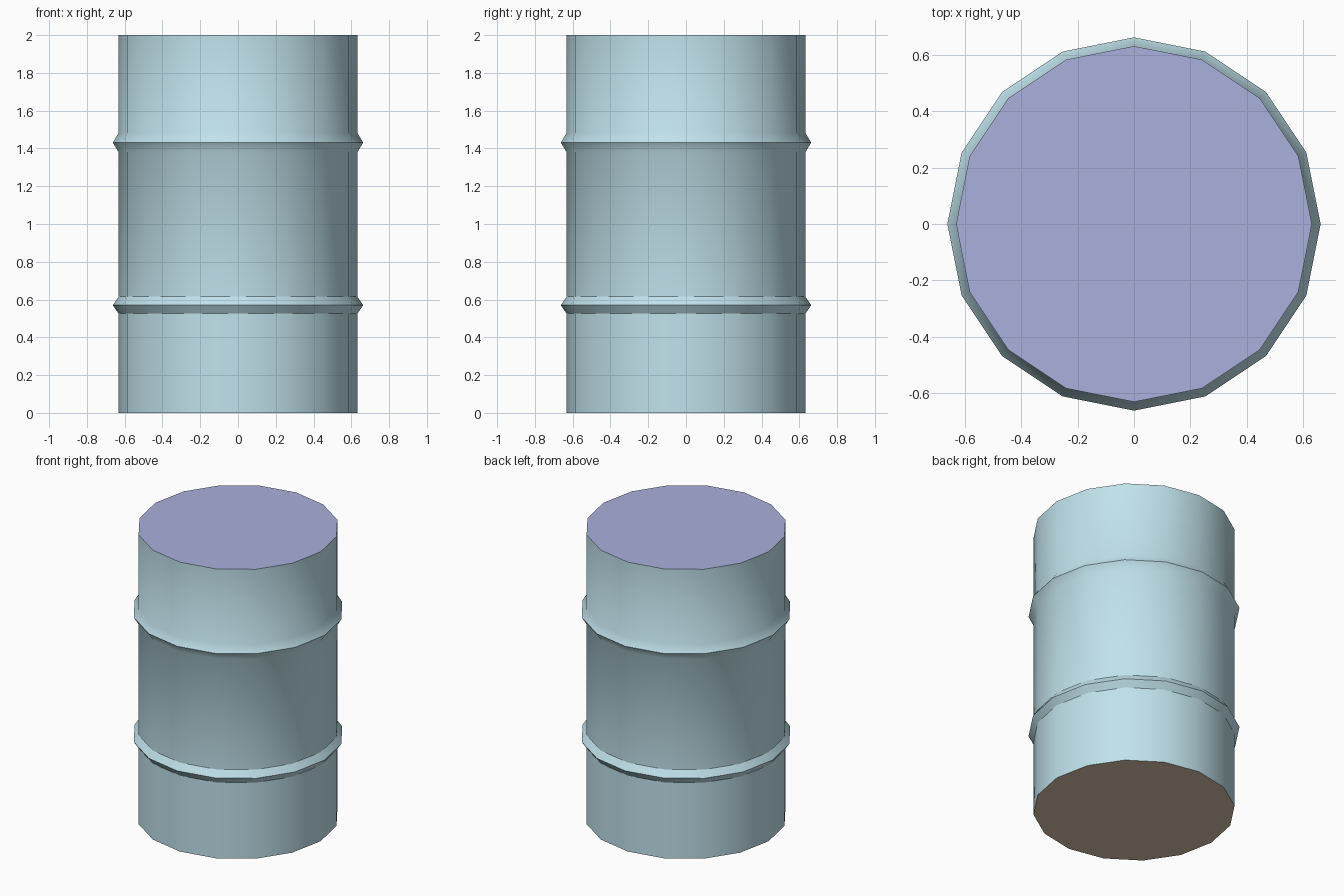
import bpy, bmesh, math

if "Cube" in bpy.data.objects:
    bpy.data.objects.remove(bpy.data.objects["Cube"])

SIDES = 16
R, R_RING = 0.632, 0.663


def material(name, color):
    mat = bpy.data.materials.new(name)
    mat.diffuse_color = (*color, 1)
    mat.use_nodes = True
    mat.node_tree.nodes["Principled BSDF"].inputs["Base Color"].default_value = mat.diffuse_color
    return mat


# Barrel outline (radius, height) with two V-shaped hoops
profile = [(R, 0), (R, 0.525), (R_RING, 0.57), (R, 0.615),
           (R, 1.38), (R_RING, 1.431), (R, 1.482), (R, 2)]

bm = bmesh.new()
rings = []
for r, z in profile:
    rings.append([bm.verts.new((r * math.cos(2 * math.pi * i / SIDES),
                                r * math.sin(2 * math.pi * i / SIDES), z))
                  for i in range(SIDES)])

# Wall and hoops
for lo, hi in zip(rings, rings[1:]):
    for i in range(SIDES):
        j = (i + 1) % SIDES
        bm.faces.new((lo[i], lo[j], hi[j], hi[i]))

# Lid and base
bm.faces.new(rings[-1]).material_index = 1
bm.faces.new(rings[0][::-1]).material_index = 2

mesh = bpy.data.meshes.new("barrel")
bm.to_mesh(mesh)
bm.free()
barrel = bpy.data.objects.new("barrel", mesh)
bpy.context.collection.objects.link(barrel)

for name, color in (("wall_blue", (0.53, 0.76, 0.83)),
                    ("lid_lavender", (0.40, 0.44, 0.72)),
                    ("base_tan", (0.72, 0.56, 0.43))):
    mesh.materials.append(material(name, color))

# Smooth around the wall, sharp at hoop ridges and rims
bpy.context.view_layer.objects.active = barrel
barrel.select_set(True)
bpy.ops.object.shade_smooth_by_angle(angle=math.radians(32))
